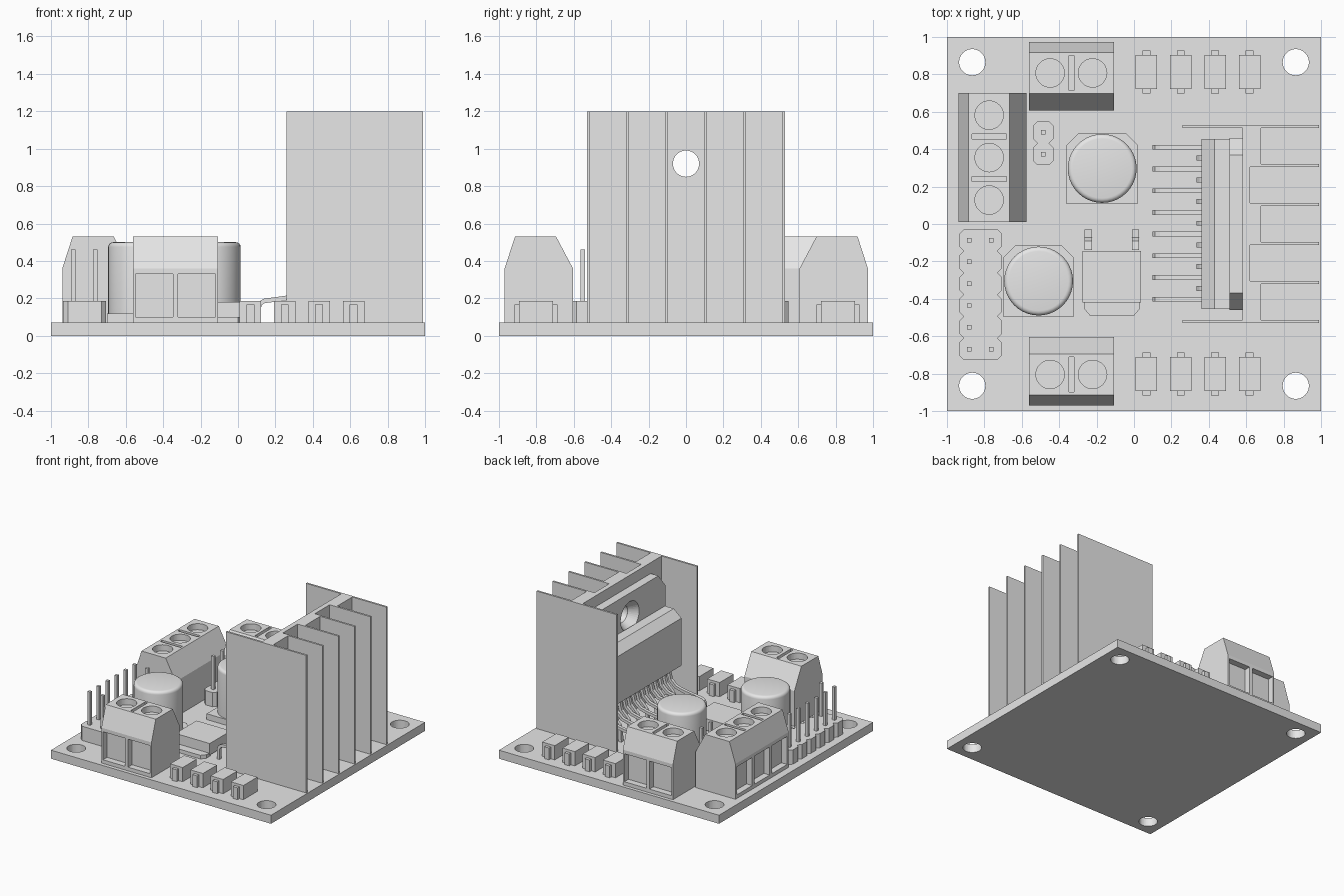
import bpy, bmesh, math
from mathutils import Matrix, Vector

cube = bpy.data.objects.get("Cube")
if cube:
    bpy.data.objects.remove(cube, do_unlink=True)

GREY = (0.8, 0.8, 0.8, 1)
grey = bpy.data.materials.new("plain_grey")
grey.use_nodes = True
grey.diffuse_color = GREY
grey.node_tree.nodes["Principled BSDF"].inputs["Base Color"].default_value = GREY

TOP = 0.07  # upper face of the board


def finish(name, bm):
    bmesh.ops.recalc_face_normals(bm, faces=bm.faces)
    me = bpy.data.meshes.new(name)
    bm.to_mesh(me)
    bm.free()
    me.materials.append(grey)
    ob = bpy.data.objects.new(name, me)
    bpy.context.scene.collection.objects.link(ob)
    return ob


def add_prism(bm, profile, axis, lo, hi):
    place = {"x": lambda a, b, h: (h, a, b),
             "y": lambda a, b, h: (a, h, b),
             "z": lambda a, b, h: (a, b, h)}[axis]
    face = bm.faces.new([bm.verts.new(place(a, b, lo)) for a, b in profile])
    grown = bmesh.ops.extrude_face_region(bm, geom=[face])["geom"]
    verts = [v for v in grown if isinstance(v, bmesh.types.BMVert)]
    bmesh.ops.translate(bm, verts=verts, vec=place(0, 0, hi - lo))


def add_box(bm, x0, x1, y0, y1, z0, z1):
    add_prism(bm, [(x0, y0), (x1, y0), (x1, y1), (x0, y1)], "z", z0, z1)


def add_cylinder(bm, r1, r2, depth, centre, axis="z"):
    turn = Matrix.Rotation(math.pi / 2, 4, "Y") if axis == "x" else Matrix()
    bmesh.ops.create_cone(bm, cap_ends=True, segments=40, radius1=r1, radius2=r2,
                          depth=depth, matrix=Matrix.Translation(centre) @ turn)


def prism(name, profile, axis, lo, hi):
    bm = bmesh.new()
    add_prism(bm, profile, axis, lo, hi)
    return finish(name, bm)


def boxes(name, *dims):
    bm = bmesh.new()
    for d in dims:
        add_box(bm, *d)
    return finish(name, bm)


def cut(ob, bm):
    """Subtract the shapes in bm from ob and drop the cutter."""
    cutter = finish("cutter", bm)
    cutter.hide_render = True
    mod = ob.modifiers.new("cut", "BOOLEAN")
    mod.operation, mod.solver, mod.object = "DIFFERENCE", "EXACT", cutter
    graph = bpy.context.evaluated_depsgraph_get()
    result = bpy.data.meshes.new_from_object(ob.evaluated_get(graph))
    ob.modifiers.clear()
    ob.data = result
    bpy.data.objects.remove(cutter, do_unlink=True)


def ribbon(path, half):
    """Closed outline of a strip of constant thickness along a path."""
    pts = [Vector(p) for p in path]
    left, right = [], []
    for i, p in enumerate(pts):
        d = (pts[min(i + 1, len(pts) - 1)] - pts[max(i - 1, 0)]).normalized()
        n = Vector((-d.y, d.x)) * half
        left.append(tuple(p + n))
        right.append(tuple(p - n))
    return left + right[::-1]


# Circuit board with corner holes
board = boxes("circuit_board", (-1, 1, -1, 1, 0, TOP))
bm = bmesh.new()
for x in (-0.865, 0.865):
    for y in (-0.865, 0.865):
        add_cylinder(bm, 0.07, 0.07, 0.3, (x, y, 0))
cut(board, bm)

# Heatsink: one comb-shaped section, fins and alternating web thickness
fins = [-0.52 + 0.208 * i for i in range(6)]
half = 0.008
comb = [(0.26, fins[0] - half), (0.99, fins[0] - half)]
for i in range(5):
    root = 0.62 if i % 2 else 0.68
    a, b = fins[i] + half, fins[i + 1] - half
    comb += [(0.99, a), (root, a), (root, b), (0.99, b)]
comb += [(0.99, fins[5] + half), (0.26, fins[5] + half), (0.26, fins[5] - half),
         (0.58, fins[5] - half), (0.58, fins[0] + half), (0.26, fins[0] + half)]
heatsink = prism("heatsink", comb, "z", TOP, 1.2)
bm = bmesh.new()
add_cylinder(bm, 0.07, 0.07, 0.4, (0.63, 0, 0.92), "x")
cut(heatsink, bm)

# Driver chip: moulded body and metal tab with a flared hole
prism("chip_body", [(0.36, 0.38), (0.36, 0.77), (0.43, 0.83), (0.51, 0.83), (0.51, 0.38)],
      "y", -0.455, 0.455)
tab = prism("chip_tab", [(-0.46, 0.38), (0.46, 0.38), (0.46, 1.0), (0.37, 1.11),
                         (-0.37, 1.11), (-0.46, 1.0)], "x", 0.51, 0.58)
bm = bmesh.new()
add_cylinder(bm, 0.127, 0.063, 0.09, (0.545, 0, 0.92), "x")
cut(tab, bm)

# Chip pins, long and short rows alternating
long_pin = ribbon([(0.112, TOP), (0.112, 0.155), (0.121, 0.175), (0.14, 0.186),
                   (0.3, 0.208), (0.37, 0.225), (0.42, 0.27), (0.435, 0.33), (0.435, 0.39)], 0.012)
short_pin = ribbon([(0.345, TOP), (0.345, 0.16), (0.36, 0.2), (0.42, 0.26),
                    (0.435, 0.31), (0.435, 0.39)], 0.012)
bm = bmesh.new()
for i in range(15):
    y = 0.41 - 0.058 * i
    add_prism(bm, short_pin if i % 2 else long_pin, "y", y - 0.013, y + 0.013)
finish("chip_pins", bm)


# Screw terminal blocks, wire openings facing local -y
def terminal(name, ways, width, loc, angle):
    ob = prism(name, [(-0.1825, TOP), (-0.1825, 0.36), (-0.1275, 0.53), (0.0925, 0.53),
                      (0.1825, 0.36), (0.1825, TOP)], "x", -width / 2, width / 2)
    pitch = 0.227
    bm = bmesh.new()
    for i in range(ways):
        x = (i - (ways - 1) / 2) * pitch
        add_box(bm, x - 0.1, x + 0.1, -0.3, -0.13, 0.1, 0.33)
        add_cylinder(bm, 0.076, 0.076, 0.12, (x, -0.0175, 0.54))
        if i:
            s = x - pitch / 2
            add_box(bm, s - 0.013, s + 0.013, -0.11, 0.075, 0.5, 0.6)
    cut(ob, bm)
    ob.location = (*loc, 0)
    ob.rotation_euler.z = angle


terminal("front_terminal", 2, 0.455, (-0.335, -0.787), 0)
terminal("back_terminal", 2, 0.455, (-0.335, 0.79), math.pi)
terminal("side_terminal", 3, 0.69, (-0.757, 0.355), -math.pi / 2)


# Electrolytic capacitors on chamfered bases
def capacitor(name, x, y):
    r, c = 0.19, 0.065
    base = [(-r, -r), (r, -r), (r, r - c), (r - c, r), (c - r, r), (-r, r - c)]
    prism(name + "_base", [(x + a, y + b) for a, b in base], "z", TOP, 0.118)
    bm = bmesh.new()
    add_cylinder(bm, 0.184, 0.184, 0.385, (x, y, 0.3075))
    rim = [e for e in bm.edges if all(v.co.z > 0.4 for v in e.verts)]
    bmesh.ops.bevel(bm, geom=rim, offset=0.025, segments=4, profile=0.5, affect="EDGES")
    can = finish(name + "_can", bm)
    bpy.ops.object.select_all(action="DESELECT")
    can.select_set(True)
    bpy.context.view_layer.objects.active = can
    bpy.ops.object.shade_smooth_by_angle(angle=math.radians(35))


capacitor("rear_capacitor", -0.17, 0.297)
capacitor("front_capacitor", -0.51, -0.305)

# Voltage regulator: body, tab and stepped leads
boxes("regulator_body", (-0.275, 0.037, -0.42, -0.145, 0.085, 0.18))
prism("regulator_tab", [(-0.265, -0.4), (-0.265, -0.455), (-0.235, -0.49), (0, -0.49),
                        (0.03, -0.455), (0.03, -0.4)], "z", TOP, 0.1)
lead = ribbon([(-0.14, 0.13), (-0.1, 0.13), (-0.08, 0.085), (-0.03, 0.085)], 0.014)
for name, x in (("left_regulator_lead", 0.008), ("right_regulator_lead", -0.245)):
    prism(name, lead, "x", x - 0.02, x + 0.02)

# Two rows of diodes
for row, y in (("back", 0.812), ("front", -0.803)):
    for i in range(4):
        x = 0.066 + 0.184 * i
        boxes(f"{row}_diode_{i + 1}", (x - 0.057, x + 0.057, y - 0.091, y + 0.091, TOP, 0.187))
        boxes(f"{row}_diode_leads_{i + 1}",
              (x - 0.021, x + 0.021, y - 0.115, y - 0.09, TOP, 0.167),
              (x - 0.021, x + 0.021, y + 0.09, y + 0.115, TOP, 0.167))


# Pin headers: notched housing plus square pins
def header(name, x, half_width, y_top, rows, pins):
    pitch, c = 0.1165, 0.025
    side = []
    for i in range(rows):
        a, b = y_top - i * pitch, y_top - (i + 1) * pitch
        side += [(half_width - c, a), (half_width, a - c), (half_width, b + c)]
    side.append((half_width - c, y_top - rows * pitch))
    outline = [(x + a, b) for a, b in side] + [(x - a, b) for a, b in side[::-1]]
    prism(name + "_housing", outline, "z", TOP, 0.187)
    s = 0.012
    boxes(name + "_pins", *[(px - s, px + s, py - s, py + s, 0.15, 0.46)
                            for px, py in ((p, y_top - (r + 0.5) * pitch) for p, r in pins)])


header("control_header", -0.82, 0.115, -0.028, 6,
       [(-0.88, r) for r in range(6)] + [(-0.763, 0), (-0.763, 5)])
header("jumper_header", -0.485, 0.056, 0.548, 2, [(-0.485, 0), (-0.485, 1)])
